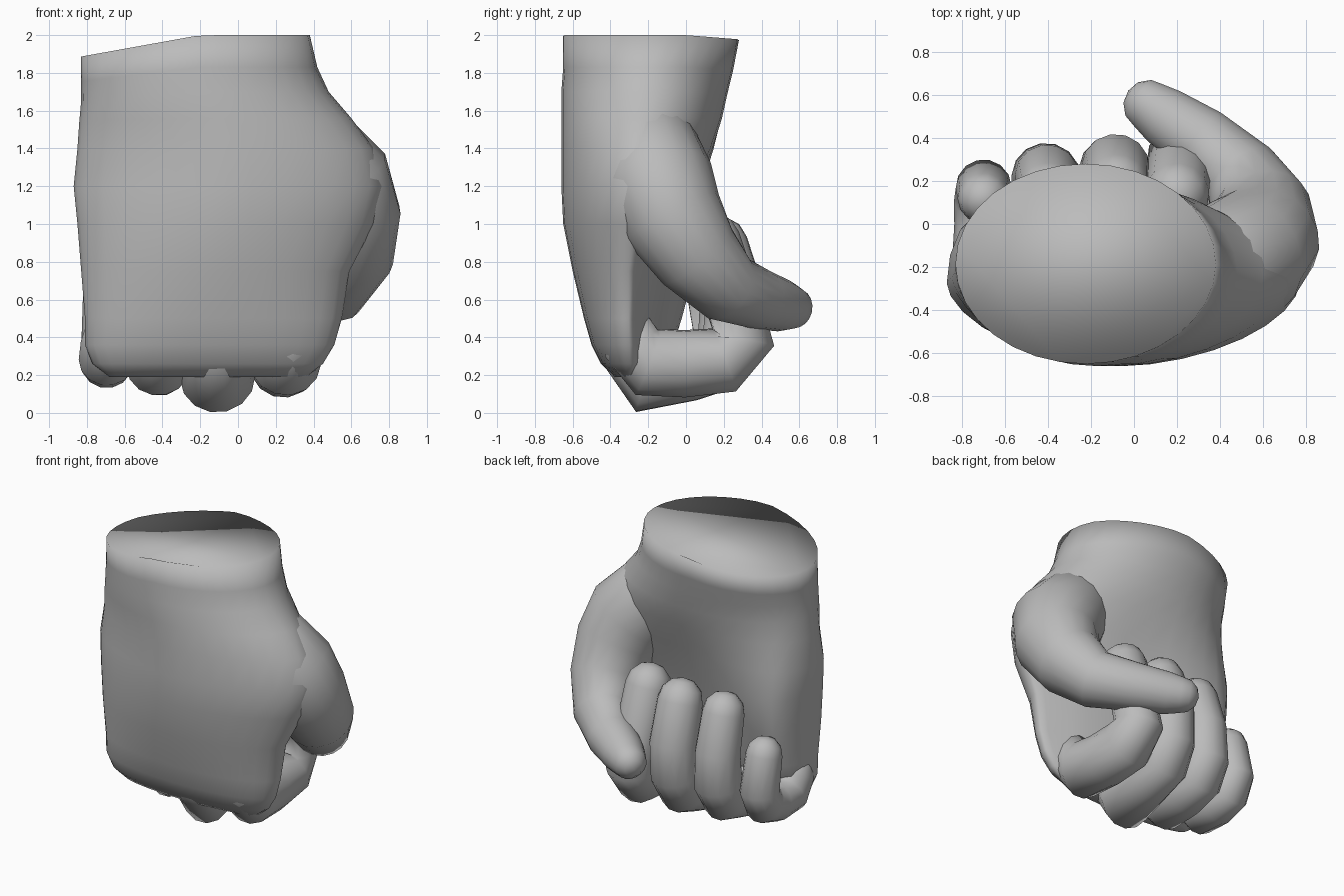
import bpy, bmesh, math
from mathutils import Vector

cube = bpy.data.objects.get("Cube")
if cube:
    bpy.data.objects.remove(cube, do_unlink=True)

clay = bpy.data.materials.new("grey_clay")
clay.use_nodes = True
GREY = (0.5, 0.5, 0.5, 1.0)
clay.diffuse_color = GREY
clay.node_tree.nodes["Principled BSDF"].inputs["Base Color"].default_value = GREY


def loft(name, rings, tip=None):
    """Skin a list of rings; end in a pole at tip, or in a flat cap."""
    bm = bmesh.new()
    loops = [[bm.verts.new(p) for p in ring] for ring in rings]
    n = len(loops[0])
    for a, b in zip(loops, loops[1:]):
        for i in range(n):
            j = (i + 1) % n
            bm.faces.new((a[i], a[j], b[j], b[i]))
    bm.faces.new(loops[0][::-1])
    if tip is None:
        bm.faces.new(loops[-1])
    else:
        pole = bm.verts.new(tip)
        for i in range(n):
            bm.faces.new((loops[-1][i], loops[-1][(i + 1) % n], pole))
    bmesh.ops.recalc_face_normals(bm, faces=bm.faces)
    for f in bm.faces:
        f.smooth = True
    mesh = bpy.data.meshes.new(name)
    bm.to_mesh(mesh)
    bm.free()
    mesh.materials.append(clay)
    obj = bpy.data.objects.new(name, mesh)
    bpy.context.collection.objects.link(obj)


def digit(name, path, sides=14):
    """Tube along (x, y, z, radius) points with a rounded tip."""
    pts = [Vector(p[:3]) for p in path]
    radii = [p[3] for p in path]
    end = (pts[-1] - pts[-2]).normalized()
    tip_base, tip_r = pts[-1].copy(), radii[-1]
    for angle in (30, 60):
        a = math.radians(angle)
        pts.append(tip_base + end * tip_r * math.sin(a))
        radii.append(tip_r * math.cos(a))
    rings, side = [], Vector((1, 0, 0))
    for i, p in enumerate(pts):
        t = (pts[min(i + 1, len(pts) - 1)] - pts[max(i - 1, 0)]).normalized()
        side = (side - t * side.dot(t)).normalized()
        up = t.cross(side)
        rings.append([p + (side * math.cos(a) + up * math.sin(a)) * radii[i]
                      for a in (math.tau * k / sides for k in range(sides))])
    loft(name, rings, tip_base + end * tip_r)


# Palm and wrist: rounded sections
# (z, x min, x max, y min, y max, front squareness, heel bulge, palm hollow)
SECTIONS = [
    (0.19, -0.68, 0.36, -0.38, -0.20, 2.0, 0.00, 0.00),
    (0.26, -0.77, 0.45, -0.45, -0.14, 2.1, 0.06, 0.00),
    (0.36, -0.81, 0.51, -0.50, -0.10, 2.1, 0.15, 0.03),
    (0.50, -0.81, 0.55, -0.54, -0.07, 2.0, 0.20, 0.05),
    (0.75, -0.83, 0.59, -0.60, -0.01, 1.9, 0.24, 0.06),
    (1.00, -0.85, 0.72, -0.65, 0.06, 1.8, 0.22, 0.06),
    (1.20, -0.87, 0.77, -0.66, 0.11, 1.75, 0.15, 0.05),
    (1.40, -0.85, 0.72, -0.66, 0.16, 1.75, 0.07, 0.02),
    (1.56, -0.84, 0.60, -0.66, 0.19, 1.85, 0.02, 0.00),
    (1.70, -0.83, 0.48, -0.66, 0.22, 1.9, 0.00, 0.00),
    (1.83, -0.83, 0.42, -0.65, 0.25, 1.95, 0.00, 0.00),
    (2.00, -0.83, 0.38, -0.65, 0.28, 2.0, 0.00, 0.00),
]


def section(z, x0, x1, y0, y1, front, heel, hollow, sides=32):
    ring = []
    for k in range(sides):
        a = math.tau * k / sides
        c, s = math.cos(a), math.sin(a)
        power = front if s < 0 else 2.0
        u = math.copysign(abs(c) ** (2 / power), c)
        v = math.copysign(abs(s) ** (2 / power), s)
        x = (x0 + x1) / 2 + (x1 - x0) / 2 * u
        y = (y0 + y1) / 2 + (y1 - y0) / 2 * v
        # the back bulges at the heel, tucks in under the thumb, cups between
        back = min(1, 2 * max(0, v))
        y -= back * (heel * u * (0.35 if u > 0 else 1) + hollow * (1 - u * u))
        # the wrist cut dips toward the little finger and the back
        dip = 0.18 * max(0, -0.2 - x) + 0.08 * max(0, y)
        ring.append(Vector((x, y, z - dip * max(0, z - 1.5) * 2)))
    return ring


loft("palm_and_wrist", [section(*s) for s in SECTIONS])

# Fingers: base x, tip x, then (y, z, radius) from knuckle to tip
FINGERS = {
    "index_finger": (0.27, 0.20, [
        (-0.33, 0.52, 0.11), (-0.29, 0.37, 0.16), (-0.20, 0.27, 0.19), (-0.01, 0.26, 0.18),
        (0.20, 0.28, 0.18), (0.31, 0.38, 0.16), (0.25, 0.58, 0.15), (0.14, 0.91, 0.15)]),
    "middle_finger": (-0.12, -0.08, [
        (-0.33, 0.55, 0.13), (-0.29, 0.34, 0.18), (-0.20, 0.19, 0.20), (0.02, 0.23, 0.17),
        (0.17, 0.27, 0.17), (0.25, 0.40, 0.165), (0.26, 0.62, 0.16), (0.18, 0.89, 0.15)]),
    "ring_finger": (-0.43, -0.40, [
        (-0.30, 0.55, 0.12), (-0.26, 0.36, 0.17), (-0.17, 0.25, 0.17), (0.01, 0.25, 0.16),
        (0.15, 0.28, 0.16), (0.22, 0.40, 0.16), (0.22, 0.62, 0.15), (0.15, 0.88, 0.14)]),
    "little_finger": (-0.69, -0.70, [
        (-0.24, 0.50, 0.10), (-0.22, 0.38, 0.14), (-0.14, 0.28, 0.15), (0.00, 0.27, 0.14),
        (0.11, 0.30, 0.14), (0.17, 0.40, 0.13), (0.12, 0.65, 0.12)]),
}
for name, (xa, xb, pts) in FINGERS.items():
    last = len(pts) - 1
    digit(name, [(xa + (xb - xa) * i / last, *p) for i, p in enumerate(pts)])

# Thumb: thick base growing out of the palm, folding across the fingers
digit("thumb", [
    (0.18, -0.22, 1.56, 0.18), (0.37, -0.20, 1.40, 0.27), (0.52, -0.15, 1.22, 0.30),
    (0.59, -0.07, 1.03, 0.275), (0.59, 0.06, 0.83, 0.235), (0.50, 0.22, 0.66, 0.19),
    (0.31, 0.39, 0.60, 0.16), (0.14, 0.50, 0.57, 0.14), (0.07, 0.55, 0.56, 0.12)], sides=18)
